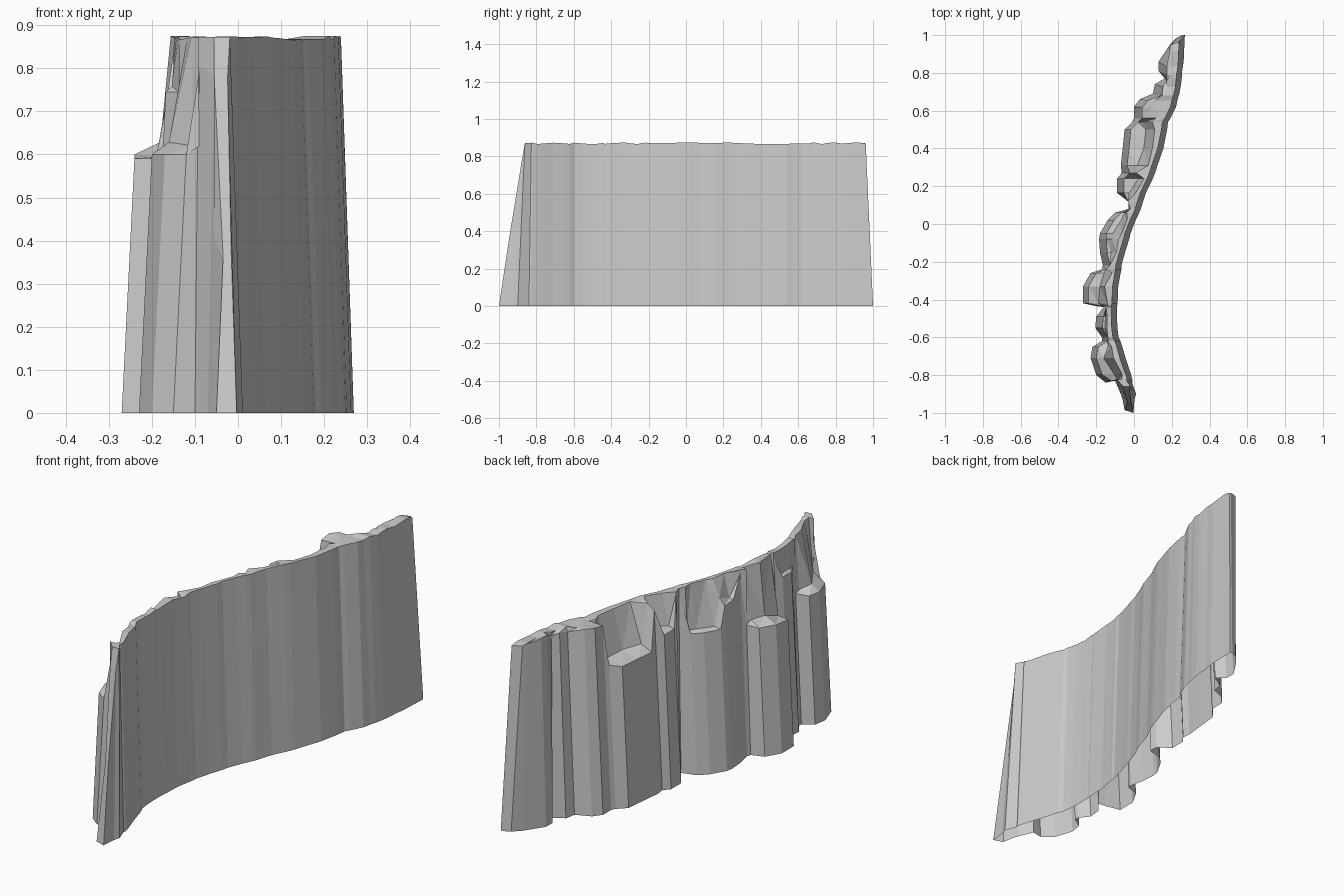
import bpy, bmesh, random
random.seed(4)
TOP = 0.875

# Smooth cliff side at ground level: (y, x)
face_line = [(-1.0, 0.0), (-0.9, 0.01), (-0.75, -0.03), (-0.6, -0.08), (-0.45, -0.09),
             (-0.3, -0.08), (-0.15, -0.05), (0, 0.0), (0.12, 0.05), (0.22, 0.09), (0.3, 0.12),
             (0.42, 0.16), (0.55, 0.185), (0.63, 0.225), (0.75, 0.25), (0.9, 0.265), (1.0, 0.27)]

# Broken column side: ground outline with the height where each column snaps off (x, y, height)
columns = [(-0.05, -0.985, 0.35), (-0.06, -0.93, 0.40), (-0.07, -0.90, 0.78), (-0.10, -0.83, 0.78),
           (-0.15, -0.84, 0.60), (-0.20, -0.80, 0.60), (-0.23, -0.71, 0.60), (-0.22, -0.65, 0.60),
           (-0.17, -0.62, 0.61), (-0.17, -0.60, 0.745), (-0.205, -0.55, 0.745), (-0.20, -0.49, 0.745),
           (-0.16, -0.44, 0.85), (-0.20, -0.435, 0.59), (-0.27, -0.42, 0.59), (-0.27, -0.33, 0.60),
           (-0.23, -0.26, 0.60), (-0.17, -0.24, 0.61), (-0.165, -0.22, 0.85), (-0.18, -0.15, 0.76),
           (-0.185, -0.08, 0.76), (-0.18, -0.05, 0.66), (-0.14, 0.02, 0.66), (-0.10, 0.06, 0.66),
           (-0.03, 0.08, 0.85), (-0.03, 0.12, 0.86), (-0.09, 0.165, 0.72), (-0.09, 0.24, 0.72),
           (-0.065, 0.27, 0.84), (-0.07, 0.31, 0.66), (-0.06, 0.40, 0.66), (-0.05, 0.50, 0.66),
           (-0.01, 0.54, 0.67), (0.0, 0.56, 0.86), (0.0, 0.62, 0.87), (0.03, 0.66, 0.87),
           (0.10, 0.69, 0.85), (0.11, 0.74, 0.86), (0.17, 0.775, 0.84), (0.13, 0.81, 0.87),
           (0.13, 0.86, 0.87), (0.19, 0.95, 0.87), (0.225, 0.985, 0.87), (0.255, 1.0, 0.87)]


def face_x(y):
    for (y0, x0), (y1, x1) in zip(face_line, face_line[1:]):
        if y <= y1:
            return x0 + (x1 - x0) * (y - y0) / (y1 - y0)
    return face_line[-1][1]


def lean(x, y, z):
    """Lean both ends of the wall inward with height."""
    south = min(max((-0.7 - y) / 0.3, 0), 1) ** 3
    north = min(max((y - 0.6) / 0.4, 0), 1)
    return (x, y + 0.15 * z * south - 0.045 * z * north, z)


# Loft one section per outline point: ground, cliff top, ridge, ledge, column foot
bm = bmesh.new()
ys = sorted(c[1] for c in columns)
ys[0] = -1.0
rings = []
for n, ((x, y, h), yr) in enumerate(zip(columns, ys)):
    xr = face_x(yr) + random.uniform(-0.005, 0.003)
    # the southern tip is a broken stub, then the wall climbs to full height
    top = (0.37, 0.78)[n] if n < 2 else TOP - random.uniform(0, 0.01)
    x_top = xr - 0.03 * top / TOP
    ridge = x_top - random.uniform(0.015, 0.055)
    if n == len(columns) - 1:
        ridge = x_top - 0.008
    outer = min(x + 0.05 * h, ridge)
    inner = outer + (ridge - outer) * random.uniform(0.4, 0.75)
    ym = y * 0.5 + yr * 0.5
    pts = [(xr, yr, 0), (x_top, yr, top), (ridge, ym, top),
           (inner, ym, min(h + random.uniform(0, 0.03), top)), (outer, y, h), (x, y, 0)]
    rings.append([bm.verts.new(lean(*p)) for p in pts])

# The shell is open underneath; facets are triangulated like chipped rock
for a, b in zip(rings, rings[1:]):
    for i in range(5):
        f = bm.faces.new((a[i], b[i], b[i + 1], a[i + 1]))
        if i in (2, 3):
            bmesh.ops.triangulate(bm, faces=[f])
bm.faces.new(rings[0])
bm.faces.new(rings[-1][::-1])
bmesh.ops.remove_doubles(bm, verts=bm.verts, dist=0.001)
bmesh.ops.recalc_face_normals(bm, faces=bm.faces)

mesh = bpy.data.meshes.new("column_cliff_wall")
bm.to_mesh(mesh)
bm.free()
wall = bpy.data.objects.new("column_cliff_wall", mesh)
bpy.context.collection.objects.link(wall)
